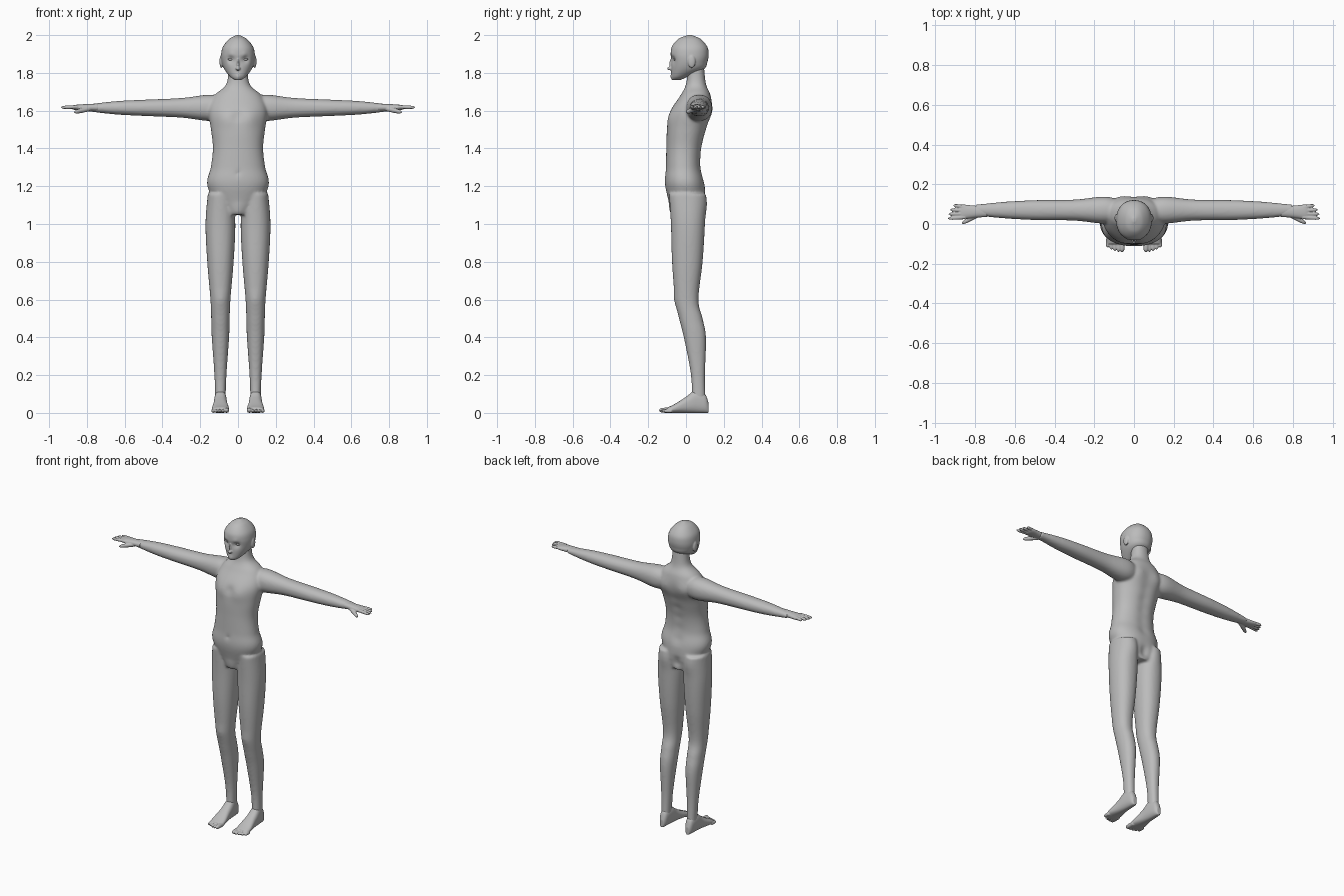
import bpy, bmesh, math
from mathutils import Matrix, Vector

cube = bpy.data.objects.get("Cube")
if cube:
    bpy.data.objects.remove(cube, do_unlink=True)

skin = bpy.data.materials.new("plain_grey")
skin.use_nodes = True
grey = (0.5, 0.5, 0.5, 1)
skin.diffuse_color = grey
skin.node_tree.nodes["Principled BSDF"].inputs["Base Color"].default_value = grey

SIDES = {"left": 1, "right": -1}


def spline(before, start, end, after, t):
    """Smooth interpolation from start to end, guided by their neighbours."""
    def blend(p, q, r, s):
        slope_in, slope_out = (r - p) / 2, (s - q) / 2
        ease = t * t * (3 - 2 * t)
        return (q + (r - q) * ease + slope_in * t * (1 - t) ** 2
                - slope_out * t * t * (1 - t))
    return [blend(*values) for values in zip(before, start, end, after)]


def loft(bm, axis, sections, side=1, power=2.2, sides=40, steps=6):
    """Sections hold: position on axis, centre and half width, low and high."""
    rows, last = [], len(sections) - 1
    for i in range(last):
        before, after = sections[max(i - 1, 0)], sections[min(i + 2, last)]
        rows += [spline(before, sections[i], sections[i + 1], after, k / steps)
                 for k in range(steps)]
    rows.append(sections[last])
    rings = []
    for along, centre, half, low, high in rows:
        ring = []
        for k in range(sides):
            angle = math.tau * k / sides
            c, s = math.cos(angle), math.sin(angle)
            across = centre + half * math.copysign(abs(c) ** (2 / power), c)
            up = (low + high) / 2 + (high - low) / 2 * math.copysign(abs(s) ** (2 / power), s)
            if axis == "x":
                x, y, z = along, across, up
            elif axis == "y":
                x, y, z = across, along, up
            else:
                x, y, z = across, up, along
            ring.append(bm.verts.new((side * x, y, z)))
        rings.append(ring)
    for lower, upper in zip(rings, rings[1:]):
        for k in range(sides):
            bm.faces.new((lower[k - 1], lower[k], upper[k], upper[k - 1]))
    bm.faces.new(rings[0])
    bm.faces.new(rings[-1])


def digit(bm, axis, start, end, radius, side):
    """Finger or toe with a rounded tip."""
    start, end = Vector(start), Vector(end)
    sections = []
    for i in range(9):
        f = i / 8
        r = radius * max(0.2, math.sqrt(1 - f ** 6))
        x, y, z = start.lerp(end, f)
        along, across = (x, y) if axis == "x" else (y, x)
        sections.append((along, across, r, z - r, z + r))
    loft(bm, axis, sections, side, power=2, sides=16, steps=2)


def blob(bm, centre, size):
    """Ellipsoid given by its centre and three radii."""
    shape = Matrix.Translation(centre) @ Matrix.Diagonal((*size, 1))
    bmesh.ops.create_uvsphere(bm, u_segments=24, v_segments=16, radius=1, matrix=shape)


def push(bm, centre, radius, depth):
    """Soft sculpting stroke along y, mirrored when off the middle."""
    for side in SIDES.values() if centre[0] else (1,):
        spot = Vector((side * centre[0], centre[1], centre[2]))
        for vert in bm.verts:
            vert.co.y += depth * math.exp(-(vert.co - spot).length_squared / radius ** 2)


def finish(bm, name, voxel=None, smooth=0):
    """Make the object and fuse its overlapping forms into one smooth skin."""
    bmesh.ops.recalc_face_normals(bm, faces=bm.faces)
    mesh = bpy.data.meshes.new(name)
    bm.to_mesh(mesh)
    bm.free()
    mesh.materials.append(skin)
    mesh.polygons.foreach_set("use_smooth", [True] * len(mesh.polygons))
    obj = bpy.data.objects.new(name, mesh)
    bpy.context.collection.objects.link(obj)
    if voxel:
        fuse = obj.modifiers.new("fuse", 'REMESH')
        fuse.mode = 'VOXEL'
        fuse.voxel_size = voxel
        fuse.use_smooth_shade = True
        relax = obj.modifiers.new("relax", 'SMOOTH')
        relax.factor = 0.5
        relax.iterations = smooth


# Torso and neck: height, half width, front, back
torso = [(1.05, .09, -.07, .09), (1.2, .162, -.11, .1), (1.3, .144, -.107, .08),
         (1.4, .133, -.104, .085), (1.5, .143, -.1, .11), (1.6, .156, -.08, .136),
         (1.68, .125, -.03, .13), (1.74, .062, 0, .106), (1.84, .05, .01, .095)]
body = bmesh.new()
loft(body, "z", [(z, 0, half, front, back) for z, half, front, back in torso], sides=64)
# Chest, shoulder blades, spine groove and navel
push(body, (.065, -.09, 1.56), .05, -.01)
push(body, (0, -.09, 1.57), .025, .008)
push(body, (.08, .13, 1.6), .05, .012)
for i in range(6):
    push(body, (0, .1, 1.25 + .07 * i), .035, -.009)
push(body, (0, -.11, 1.27), .012, .008)

# Legs: height, half width, front, back
leg = [(1.16, .067, -.09, .1), (1, .079, -.08, .1), (.8, .07, -.074, .088),
       (.6, .053, -.058, .066), (.5, .049, -.037, .088), (.4, .046, -.012, .106),
       (.2, .032, .026, .101), (.05, .027, .03, .105)]
# Arms: reach, half depth, half height
arm = [(.07, .05, .055), (.15, .068, .07), (.3, .053, .052),
       (.5, .05, .043), (.65, .042, .035), (.8, .028, .018)]
for side in SIDES.values():
    loft(body, "z", [(z, .093, half, front, back) for z, half, front, back in leg], side)
    loft(body, "x", [(x, .07, depth, 1.615 - height, 1.615 + height)
                     for x, depth, height in arm], side)
# Buttocks, cleft, knees and groin
push(body, (.075, .11, 1.11), .06, .012)
push(body, (0, .11, 1.1), .025, -.02)
push(body, (.09, -.06, .6), .035, -.006)
push(body, (0, -.08, 1.07), .035, -.012)
finish(body, "body", voxel=.007, smooth=10)

# Palm: reach, half depth, half height
palm = [(.74, .027, .02), (.8, .03, .018), (.86, .036, .014), (.88, .03, .008)]
# Foot: distance back, half width, top
foot = [(.12, .013, .05), (.1, .025, .1), (.05, .032, .12),
        (0, .036, .085), (-.06, .045, .047), (-.1, .043, .028)]
for label, side in SIDES.items():
    hand = bmesh.new()
    loft(hand, "x", [(x, .062, depth, 1.617 - height, 1.617 + height)
                     for x, depth, height in palm], side)
    for i in range(4):
        digit(hand, "x", (.85, .034 + .017 * i, 1.62),
              (.938 - .003 * i * i, .028 + .022 * i, 1.617), .0095, side)
    digit(hand, "x", (.785, .046, 1.61), (.868, .004, 1.592), .013, side)
    finish(hand, label + "_hand", voxel=.003, smooth=3)

    sole = bmesh.new()
    loft(sole, "y", [(y, .093, half, 0, top) for y, half, top in foot], side, power=2.4)
    for i in range(5):
        radius = .01 if i else .014
        x = .06 + .018 * i
        digit(sole, "y", (x, -.075, radius), (x, .0015 * i * i - .143, radius), radius, side)
    finish(sole, label + "_foot", voxel=.0035, smooth=3)

# Head: height, half width, front, back
skull = [(1.762, .016, -.07, -.03), (1.78, .042, -.076, .01), (1.82, .073, -.078, .095),
         (1.86, .087, -.077, .114), (1.9, .089, -.081, .12), (1.94, .079, -.074, .112),
         (1.98, .046, -.04, .077), (2, .008, .01, .03)]
head = bmesh.new()
loft(head, "z", [(z, 0, half, front, back) for z, half, front, back in skull],
     sides=96, steps=12)
# Eye sockets, brows, lips and chin
push(head, (.038, -.07, 1.872), .02, .011)
push(head, (.035, -.075, 1.895), .017, -.004)
push(head, (0, -.08, 1.785), .013, -.006)
push(head, (0, -.085, 1.788), .005, .004)
push(head, (0, -.075, 1.768), .015, -.004)
# Nose tip and bridge
blob(head, (0, -.08, 1.823), (.013, .02, .01))
blob(head, (0, -.072, 1.845), (.008, .017, .035))
# Ears and eyes
for label, side in SIDES.items():
    blob(head, (side * .088, .03, 1.86), (.01, .02, .034))
    eye = bmesh.new()
    blob(eye, (side * .038, -.055, 1.872), (.016, .011, .007))
    finish(eye, label + "_eye")
finish(head, "head", voxel=.0035, smooth=4)
